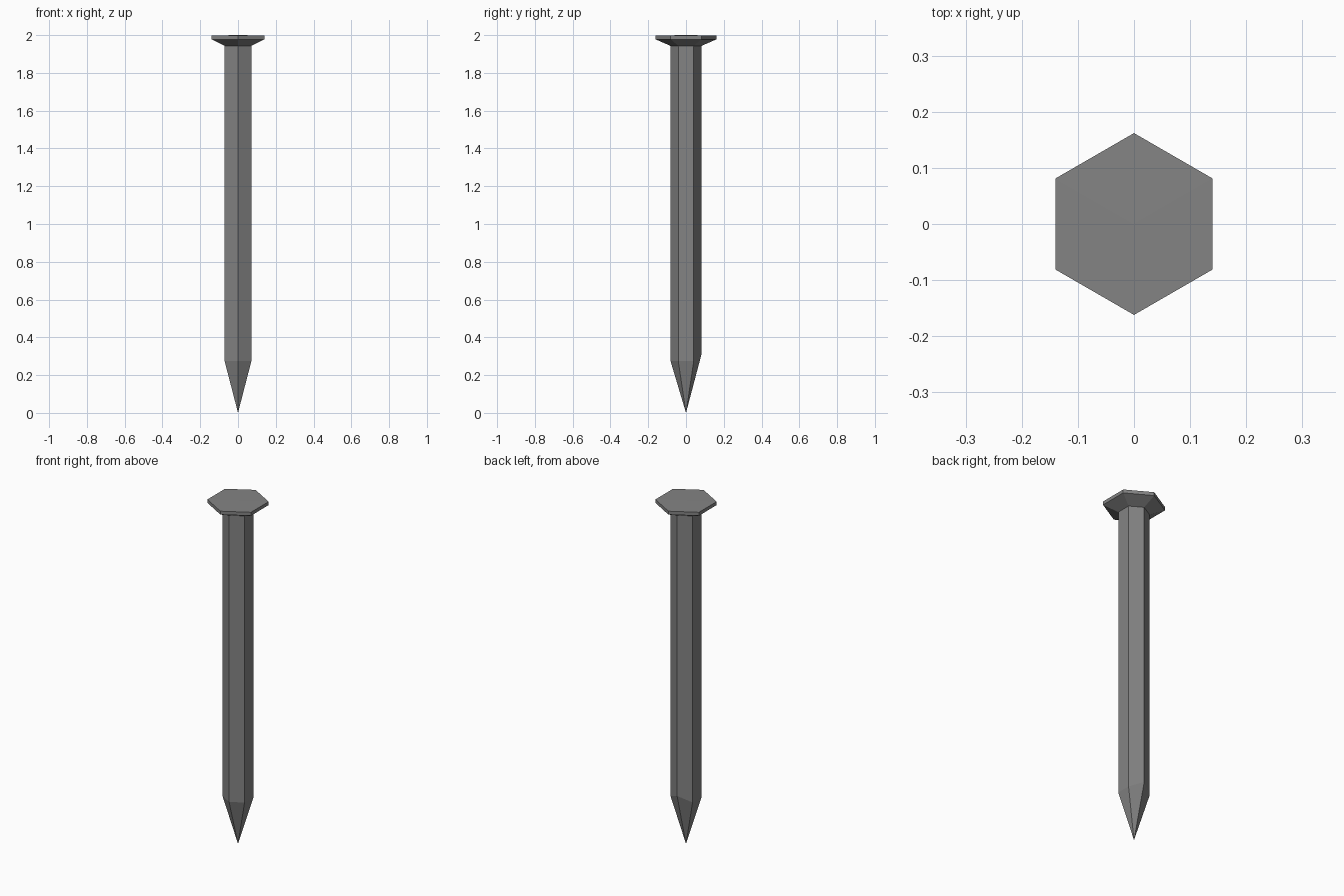
import bpy, bmesh, math

if "Cube" in bpy.data.objects:
    bpy.data.objects.remove(bpy.data.objects["Cube"])

steel = bpy.data.materials.new("grey steel")
steel.diffuse_color = (0.23, 0.23, 0.23, 1)
steel.use_nodes = True
steel.node_tree.nodes["Principled BSDF"].inputs["Base Color"].default_value = steel.diffuse_color


def ring(bm, r, z, back_z=None):
    """Hexagon with corners on +y and -y; the +y corner may sit higher."""
    vs = []
    for i in range(6):
        a = math.pi / 2 + i * math.pi / 3
        h = back_z if (i == 0 and back_z is not None) else z
        vs.append(bm.verts.new((r * math.cos(a), r * math.sin(a), h)))
    return vs


def bridge(bm, lo, hi):
    for i in range(6):
        j = (i + 1) % 6
        bm.faces.new((lo[i], lo[j], hi[j], hi[i]))


def fan(bm, vs, z):
    tip = bm.verts.new((0, 0, z))
    for i in range(6):
        bm.faces.new((vs[i], vs[(i + 1) % 6], tip))


# nail: point, shank, flared underside, head rim and top in one skin
bm = bmesh.new()
rings = [
    ring(bm, 0.082, 0.275, 0.31),   # start of the point
    ring(bm, 0.082, 1.943),         # top of the shank
    ring(bm, 0.162, 1.978),         # lower head rim
    ring(bm, 0.162, 1.998),         # upper head rim
]
fan(bm, rings[0], 0.0)
for lo, hi in zip(rings, rings[1:]):
    bridge(bm, lo, hi)
fan(bm, rings[-1], 2.0)
bmesh.ops.recalc_face_normals(bm, faces=bm.faces)

mesh = bpy.data.meshes.new("nail")
bm.to_mesh(mesh)
bm.free()
mesh.materials.append(steel)
bpy.context.collection.objects.link(bpy.data.objects.new("nail", mesh))
